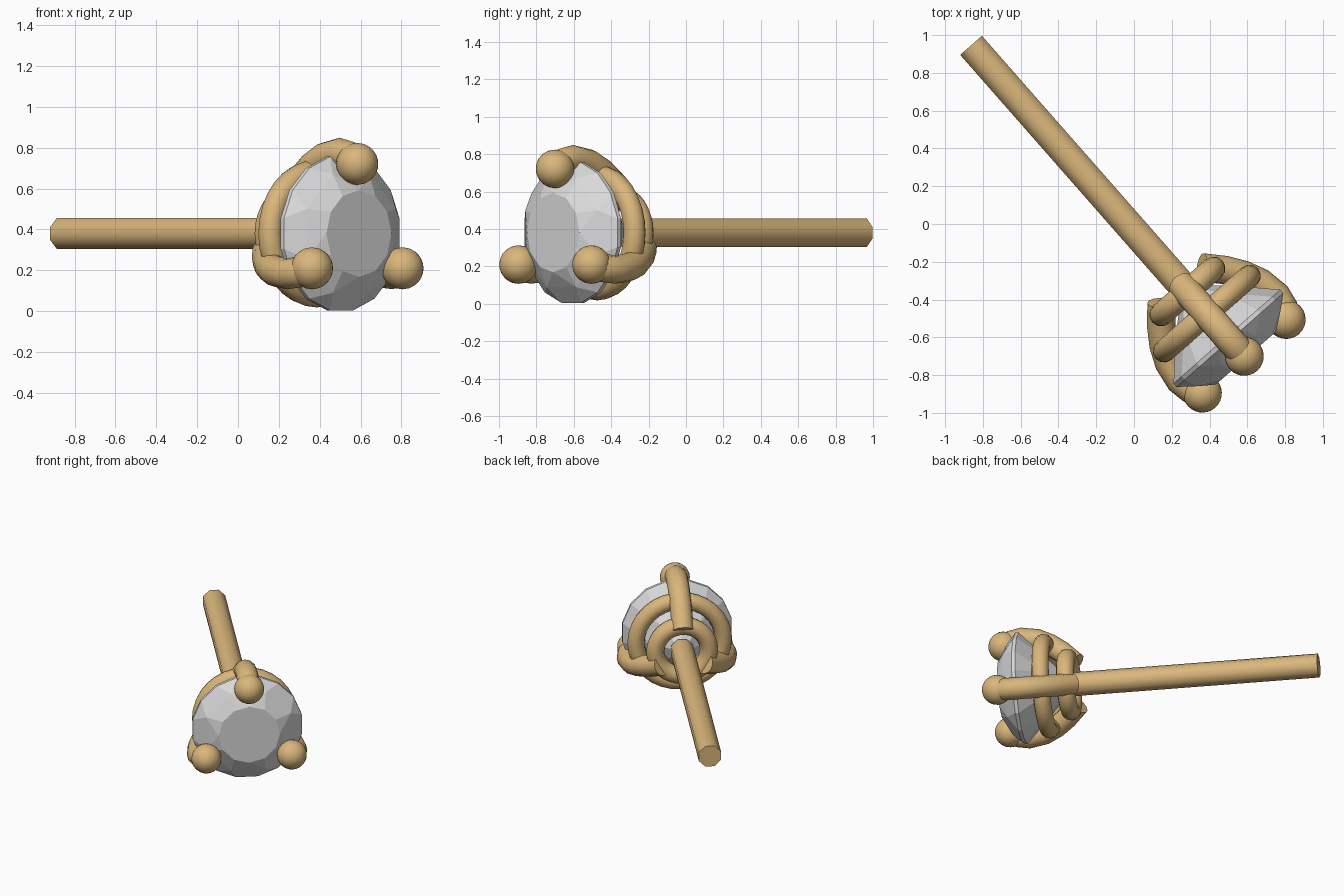
import bpy, bmesh, math
from mathutils import Matrix, Vector

if "Cube" in bpy.data.objects:
    bpy.data.objects.remove(bpy.data.objects["Cube"])

# Earring frame: local z runs along the post towards the gem table, local y is up
FRAME = Matrix(((0.751, 0, 0.66, 0.50),
                (0.66, 0, -0.751, -0.605),
                (0, 1, 0, 0.38),
                (0, 0, 0, 1)))


def material(name, rgb):
    m = bpy.data.materials.new(name)
    m.diffuse_color = (*rgb, 1)
    m.use_nodes = True
    m.node_tree.nodes["Principled BSDF"].inputs["Base Color"].default_value = m.diffuse_color
    return m


gold = material("warm_gold", (0.70, 0.47, 0.20))
crystal = material("clear_grey", (0.70, 0.70, 0.71))


def finish(name, mat, local=Matrix(), smooth=True):
    ob = bpy.context.object
    ob.name = name
    ob.data.materials.append(mat)
    ob.matrix_world = FRAME @ local
    if smooth:
        bpy.ops.object.shade_smooth_by_angle(angle=math.radians(50))
    return ob


def ring_points(n, r, z, offset=0.0):
    return [Vector((r * math.cos(math.tau * (i + offset) / n),
                    r * math.sin(math.tau * (i + offset) / n), z)) for i in range(n)]


def mesh_object(name, bm, mat, smooth):
    me = bpy.data.meshes.new(name)
    bm.to_mesh(me)
    bm.free()
    ob = bpy.data.objects.new(name, me)
    bpy.context.collection.objects.link(ob)
    bpy.ops.object.select_all(action='DESELECT')
    bpy.context.view_layer.objects.active = ob
    ob.select_set(True)
    return finish(name, mat, smooth=smooth)


# Faceted gem: convex hull of table, crown, girdle, pavilion and culet
bm = bmesh.new()
points = (ring_points(12, 0.212, 0.14) + ring_points(8, 0.315, 0.082, 0.5)
          + ring_points(16, 0.384, 0.012, 0.5) + ring_points(16, 0.384, -0.012, 0.5)
          + ring_points(8, 0.20, -0.195) + [Vector((0, 0, -0.37))])
for p in points:
    bm.verts.new(p)
bmesh.ops.convex_hull(bm, input=bm.verts[:])
bmesh.ops.dissolve_limit(bm, angle_limit=0.01, verts=bm.verts[:], edges=bm.edges[:])
bmesh.ops.recalc_face_normals(bm, faces=bm.faces[:])
mesh_object("gem", bm, crystal, False)

# Basket rings behind the gem
for name, z, major, minor in (("large_basket_ring", -0.174, 0.302, 0.06),
                              ("small_basket_ring", -0.33, 0.185, 0.063)):
    bpy.ops.mesh.primitive_torus_add(major_segments=32, minor_segments=12,
                                     major_radius=major, minor_radius=minor)
    finish(name, gold, Matrix.Translation((0, 0, z)))

# Straight post
start, end = -2.065, -0.32
bpy.ops.mesh.primitive_cylinder_add(vertices=8, radius=0.083, depth=end - start)
finish("post", gold, Matrix.Translation((0, 0, (start + end) / 2))
       @ Matrix.Rotation(math.pi / 8, 4, 'Z'))

# Curved prongs: (axial, radial) centre line swept with a round section
PATH = [(-0.374, 0.165), (-0.285, 0.258), (-0.2, 0.325), (-0.11, 0.372),
        (0.0, 0.393), (0.07, 0.378), (0.127, 0.341)]
SIDES = 12
for label, deg in (("top", 90), ("left", 210), ("right", 330)):
    out = Vector((math.cos(math.radians(deg)), math.sin(math.radians(deg)), 0))
    axis = Vector((0, 0, 1))
    side = axis.cross(out)
    centres = [axis * t + out * r for t, r in PATH]
    bm = bmesh.new()
    loops = []
    for i, c in enumerate(centres):
        tangent = (centres[min(i + 1, len(centres) - 1)] - centres[max(i - 1, 0)]).normalized()
        normal = tangent.cross(side)
        loops.append([bm.verts.new(c + 0.076 * (math.cos(a) * normal + math.sin(a) * side))
                      for a in (math.tau * k / SIDES for k in range(SIDES))])
    for lo, hi in zip(loops, loops[1:]):
        for k in range(SIDES):
            j = (k + 1) % SIDES
            bm.faces.new((lo[k], lo[j], hi[j], hi[k]))
    bm.faces.new(loops[0])
    bm.faces.new(loops[-1])
    bmesh.ops.recalc_face_normals(bm, faces=bm.faces[:])
    mesh_object(label + "_prong", bm, gold, True)

    # Ball tip
    bpy.ops.mesh.primitive_uv_sphere_add(segments=24, ring_count=14, radius=0.103)
    finish(label + "_prong_ball", gold, Matrix.Translation(centres[-1]))
